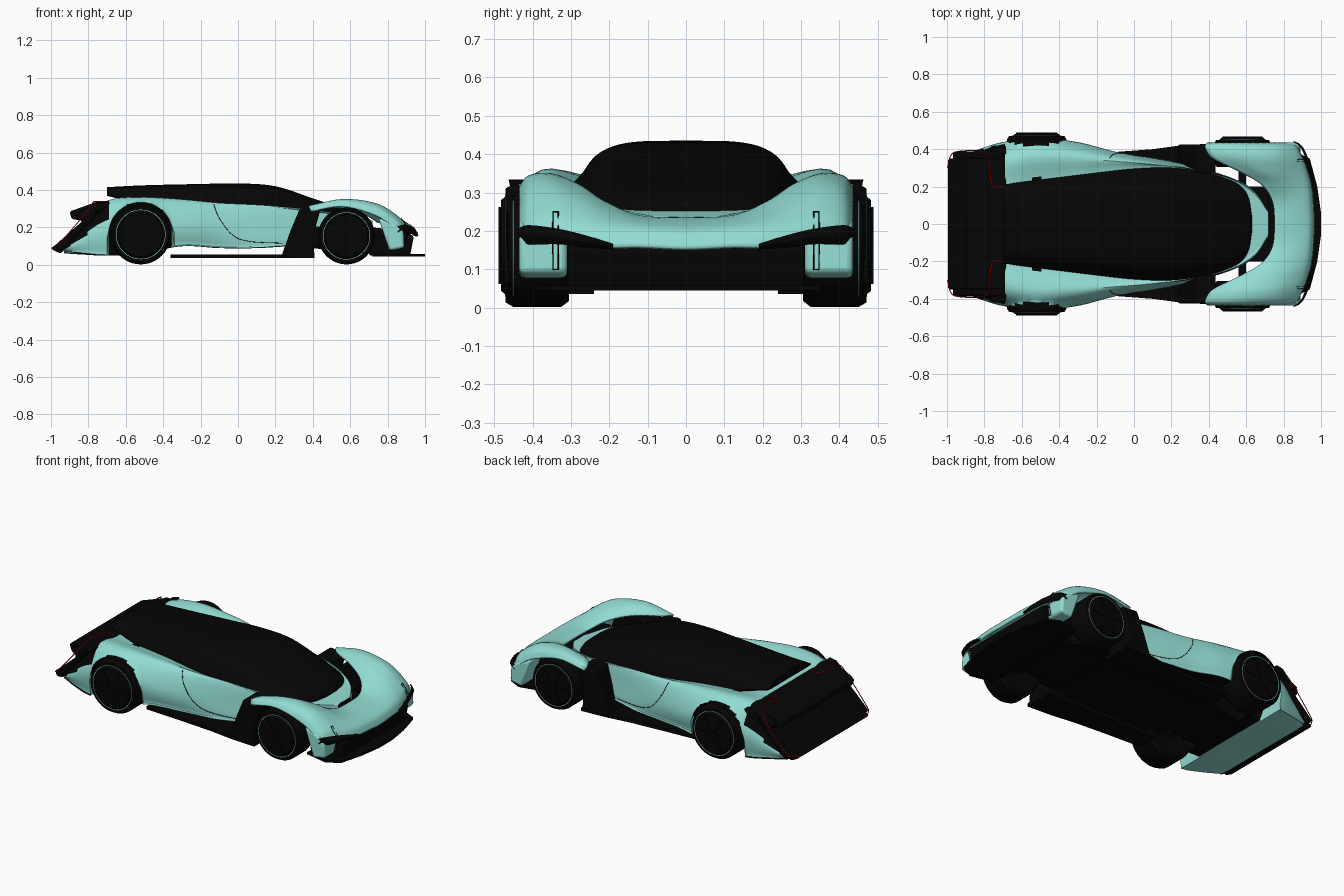
import bpy, bmesh, math
from mathutils import Vector

if "Cube" in bpy.data.objects:
    bpy.data.objects.remove(bpy.data.objects["Cube"])


def material(name, rgb):
    m = bpy.data.materials.new(name)
    m.use_nodes = True
    m.diffuse_color = (*rgb, 1)
    m.node_tree.nodes["Principled BSDF"].inputs["Base Color"].default_value = (*rgb, 1)
    return m


TEAL = material("pale_teal", (.29, .72, .65))
BLACK = material("black", (.0015, .0015, .0015))
RED = material("red", (.6, .005, .005))
parts = []


def finish(name, bm, mats, mirror=False, bevel=0):
    bmesh.ops.recalc_face_normals(bm, faces=bm.faces)
    me = bpy.data.meshes.new(name)
    bm.to_mesh(me)
    bm.free()
    ob = bpy.data.objects.new(name, me)
    bpy.context.collection.objects.link(ob)
    for m in mats:
        me.materials.append(m)
    if bevel:
        mod = ob.modifiers.new("bevel", 'BEVEL')
        mod.width, mod.segments = bevel, 3
    if mirror:
        ob.modifiers.new("mirror", 'MIRROR').use_axis = (False, True, False)
    parts.append(ob)
    return ob


def spline(pts, n):
    """Smooth curve through the given points, n steps per span."""
    p = [Vector(q) for q in pts]
    p = [2 * p[0] - p[1]] + p + [2 * p[-1] - p[-2]]
    out = []
    for a, b, c, d in zip(p, p[1:], p[2:], p[3:]):
        for i in range(n):
            t = i / n
            out.append(b + t / 2 * (c - a + t * (2 * a - 5 * b + 4 * c - d + t * (3 * (b - c) + d - a))))
    return out + [p[-2]]


def skin(name, mats, rows, n=6, closed=True, shape=None):
    """Smooth surface through rows of points; closed rows are mirrored rings."""
    rows = [spline(r, 5) for r in rows]
    cols = [spline(c, n) for c in zip(*rows)]
    rows = [[shape(p) if shape else p for p in r] for r in zip(*cols)]
    if closed:
        rows = [r + [Vector((p.x, -p.y, p.z)) for p in r[-2:0:-1]] for r in rows]
    bm = bmesh.new()
    vs = [[bm.verts.new(p) for p in r] for r in rows]
    k = len(vs[0])
    for a, b in zip(vs, vs[1:]):
        for j in range(k if closed else k - 1):
            i = (j + 1) % k
            bm.faces.new((a[j], a[i], b[i], b[j]))
    if closed:
        bm.faces.new(vs[0])
        bm.faces.new(vs[-1])
    return finish(name, bm, mats)


def prism(name, mat, pts, lo, hi, axis='y', mirror=False, bevel=0):
    """Polygon in xz (axis y) or xy (axis z), extruded from lo to hi."""
    bm = bmesh.new()
    place = (lambda u, v, w: (u, w, v)) if axis == 'y' else (lambda u, v, w: (u, v, w))
    a, b = [[bm.verts.new(place(u, v, w)) for u, v in pts] for w in (lo, hi)]
    bm.faces.new(a)
    bm.faces.new(b)
    for j in range(len(a)):
        i = (j + 1) % len(a)
        bm.faces.new((a[j], a[i], b[i], b[j]))
    return finish(name, bm, [mat], mirror, bevel)


def lathe(name, mat, profile, x, z):
    bm = bmesh.new()
    vs = [bm.verts.new((x + r, y, z)) for r, y in profile]
    es = [bm.edges.new(e) for e in zip(vs, vs[1:])]
    bmesh.ops.spin(bm, geom=vs + es, cent=(x, 0, z), axis=(0, 1, 0),
                   angle=math.tau, steps=48)
    bmesh.ops.remove_doubles(bm, verts=bm.verts, dist=1e-4)
    return finish(name, bm, [mat], mirror=True)


def tube(name, mat, pts, r, cyclic=False):
    cu = bpy.data.curves.new(name, 'CURVE')
    cu.dimensions, cu.bevel_depth, cu.bevel_resolution = '3D', r, 1
    sp = cu.splines.new('POLY')
    sp.points.add(len(pts) - 1)
    for q, p in zip(sp.points, pts):
        q.co = (*p, 1)
    sp.use_cyclic_u = cyclic
    cu.materials.append(mat)
    bpy.context.collection.objects.link(bpy.data.objects.new(name, cu))


# Rear wheel arches are formed by lifting the flanks above a circle
REAR, ARCH = Vector((-.52, .162)), .172


def arch_height(x):
    dx = abs(x - REAR.x)
    return REAR.y + math.sqrt(ARCH ** 2 - dx ** 2) if dx < ARCH else -1


def lift_arch(p):
    if p.y > .27:
        p.z = max(p.z, arch_height(p.x))
    return p


# Main body: x, deck half width and height, outer half width, crest, waist, floor half width and height
def body_row(x, yi, zi, yo, zs, zm, yb, zb):
    half = [(0, zi), (yi, zi), (yi + .65 * (yo - yi), zs), (yo, zm),
            (yb, zb + .015), (yb - .03, zb), (0, zb)]
    return [(x, y, z) for y, z in half]


body = skin("body", [TEAL, BLACK], [body_row(*r) for r in (
    (-.93, .20, .10, .36, .105, .085, .35, .062),
    (-.82, .20, .22, .40, .225, .15, .39, .055),
    (-.70, .20, .325, .435, .335, .21, .42, .05),
    (-.52, .215, .33, .46, .36, .25, .44, .06),
    (-.30, .245, .325, .435, .345, .22, .42, .10),
    (-.10, .27, .31, .385, .325, .20, .375, .09),
    (.10, .28, .30, .345, .315, .19, .35, .09),
    (.30, .27, .29, .305, .30, .19, .31, .10),
    (.50, .23, .27, .255, .275, .18, .25, .09),
    (.64, .15, .25, .18, .25, .17, .18, .08),
    (.72, .05, .235, .07, .22, .15, .08, .09))], n=16, shape=lift_arch)
for f in body.data.polygons:
    c, nz = f.center, f.normal.z
    in_arch = c.z < arch_height(c.x) + .002
    floor = nz < -.8 and c.x > -.68
    f.material_index = int(in_arch or floor or (c.x < -.69 and nz > .35) or (c.x > .32 and c.z < .2))

# Door seam laid on the body side
bpy.context.view_layer.update()
for s in (-1, 1):
    seam = []
    for p in spline([(-.13, 0, .325), (-.1, 0, .25), (-.03, 0, .16), (.06, 0, .125), (.24, 0, .115)], 6):
        hit, loc, *_ = body.ray_cast((p.x, s, p.z), (0, -s, 0))
        if hit:
            seam.append(loc)
    tube("door_seam", BLACK, seam, .0018)


# Canopy: x, half width, base, top
def canopy_row(x, w, zb, zt):
    h = zt - zb
    half = [(0, zt), (.5 * w, zt - .03 * h), (.78 * w, zt - .2 * h),
            (.93 * w, zt - .55 * h), (w, zb), (0, zb)]
    return [(x, y, z) for y, z in half]


skin("canopy", [BLACK], [canopy_row(*r) for r in (
    (-.70, .20, .37, .415), (-.5, .225, .325, .425), (-.2, .26, .305, .432),
    (0, .28, .30, .435), (.2, .285, .29, .42), (.4, .26, .27, .355),
    (.55, .21, .255, .305), (.61, .14, .25, .28), (.63, .05, .245, .26))])

# Horseshoe nose with front fenders: rows across the car, from rear edge to lip
nose = [(0, (.75, .235), (.80, .235), (.87, .225), (.94, .20), (.965, .155)),
        (.12, (.74, .24), (.79, .24), (.87, .23), (.935, .205), (.96, .16)),
        (.21, (.68, .275), (.76, .275), (.85, .25), (.925, .21), (.95, .16)),
        (.28, (.56, .31), (.68, .322), (.80, .29), (.90, .225), (.93, .18)),
        (.35, (.42, .32), (.58, .35), (.75, .325), (.87, .245), (.905, .19)),
        (.41, (.38, .315), (.56, .345), (.74, .31), (.85, .235), (.875, .19)),
        (.435, (.39, .29), (.56, .315), (.74, .265), (.83, .20), (.85, .15))]
half = [[(x, r[0], z) for x, z in r[1:]] for r in nose]
other = [[(x, -y, z) for x, y, z in r] for r in half[:0:-1]]
shell = skin("nose_and_fenders", [TEAL], other + half, n=5, closed=False)
if sum(f.normal.z for f in shell.data.polygons) < 0:
    shell.data.flip_normals()
mod = shell.modifiers.new("thickness", 'SOLIDIFY')
mod.thickness = .012

# Front corners, bumper, splitter, inner tub
prism("front_cheek", TEAL, [(.75, .25), (.84, .22), (.885, .185), (.89, .09), (.81, .075)],
      .31, .435, mirror=True, bevel=.015)
prism("front_bumper", BLACK, [(.70, .05), (.92, .05), (.94, .15), (.90, .18), (.72, .2)], -.31, .31, bevel=.01)
edge = [(.72, .36), (.86, .39), (.94, .35), (.98, .2), (1, .06)]
prism("splitter", BLACK, edge + [(x, -y) for x, y in edge[::-1]], .045, .058, axis='z')
prism("inner_tub", BLACK, [(.35, .09), (.88, .06), (.88, .18), (.6, .2), (.35, .22)], -.2, .2)

# Headlight bands, sweeping round the corners, and upright light frames
for s in (-1, 1):
    band = [((.95, .19), .152, .166), ((.945, .26), .157, .188),
            ((.925, .33), .165, .205), ((.89, .41), .165, .215), ((.85, .44), .175, .205)]
    skin("headlight_band", [BLACK], [[(x, s * y, lo), (x + .014, s * y, (lo + hi) / 2), (x, s * y, hi)]
                                     for (x, y), lo, hi in band], closed=False)
    side = [(.892, .1), (.915, .19), (.872, .25)]
    frame = [(x, s * .333, z) for x, z in side] + [(x, s * .347, z) for x, z in side[::-1]]
    tube("light_frame", BLACK, frame, .002, True)

# Side blades and flares ahead of the doors
prism("side_blade", BLACK, [(-.36, .24), (-.36, .37), (-.1, .385), (.1, .4), (.25, .42), (.41, .43), (.41, .24)],
      .035, .055, axis='z', mirror=True)
prism("side_flare", BLACK, [(.23, .04), (.41, .04), (.40, .15), (.44, .29), (.33, .30), (.28, .18)],
      .27, .425, mirror=True, bevel=.012)

# Tail block with spoiler lip
prism("tail", BLACK, [(-.68, .335), (-.76, .335), (-.90, .285), (-.89, .245), (-.83, .235),
                      (-1, .085), (-.95, .06), (-.72, .25)], -.35, .35, bevel=.012)
prism("tail_corner", BLACK, [(-.69, .335), (-.75, .33), (-.87, .27), (-.83, .235), (-.975, .095),
                             (-.94, .075), (-.72, .3)], .34, .388, mirror=True, bevel=.015)
prism("tail_shoulder", BLACK, [(-.68, .335), (-.73, .325), (-.77, .28), (-.71, .3)],
      .37, .42, mirror=True, bevel=.008)
for s in (-1, 1):
    line = spline([(-.70, .2, .338), (-.76, .21, .338), (-.775, .36, .333), (-.82, .39, .27),
                   (-.94, .388, .13), (-.98, .365, .1), (-.997, .3, .088)], 5)
    tube("tail_light_line", RED, [(x, s * y, z) for x, y, z in line], .0028)

# Wheels: lathed tyre with domed cover, pinstripe ring and blades
for label, x, r, out in (("rear", REAR.x, .16, .47), ("front", .58, .152, .45)):
    z = r + .002
    lathe(label + "_wheel", BLACK, [(0, .32), (r * .9, .305), (r, .325), (r, out - .02), (r * .93, out),
                                    (r * .8, out), (r * .74, out + .012), (0, out + .016)], x, z)
    lathe(label + "_wheel_ring", TEAL, [(r * .83, out - .002), (r * .83, out + .002),
                                        (r * .81, out + .002), (r * .81, out - .002)], x, z)
    for a in range(3):
        d = Vector((math.cos(a * math.pi / 3), math.sin(a * math.pi / 3))) * r * .7
        n = Vector((-d.y, d.x)) * .06
        c = Vector((x, z))
        prism(label + "_wheel_blade", BLACK, [c + d + n, c - d + n, c - d - n, c + d - n],
              out, out + .019, mirror=True)
    prism(label + "_axle", BLACK, [(x - .02, z - .02), (x + .02, z - .02), (x + .02, z + .02), (x - .02, z + .02)],
          -.33, .33)

# Smooth shading with sharp creases kept
bpy.ops.object.select_all(action='DESELECT')
for ob in parts:
    ob.select_set(True)
bpy.context.view_layer.objects.active = body
bpy.ops.object.shade_smooth_by_angle(angle=math.radians(35))
